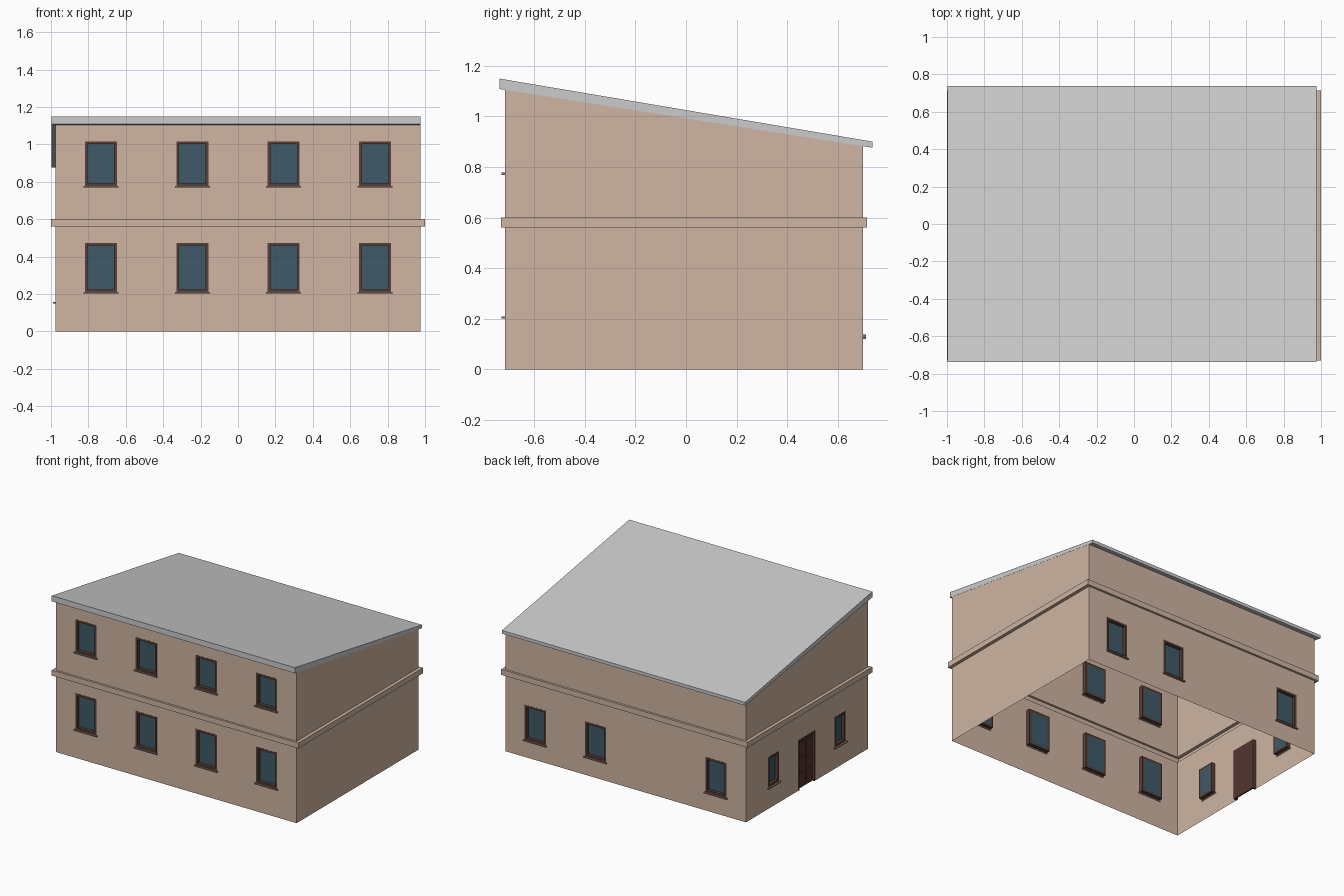
import bpy, bmesh
from mathutils import Matrix, Vector

if "Cube" in bpy.data.objects:
    bpy.data.objects.remove(bpy.data.objects["Cube"])

# Overall dimensions
X, Y0, Y1 = 0.976, -0.715, 0.699          # wall planes
BX, BY0, BY1 = 1.0, -0.73, 0.715          # string course outer planes
BAND0, BAND1 = 0.56, 0.60                 # string course heights
RX0, RX1, RY = -0.996, 0.977, 0.737       # roof extents


def material(name, rgb):
    m = bpy.data.materials.new(name)
    m.diffuse_color = (*rgb, 1)
    m.use_nodes = True
    m.node_tree.nodes["Principled BSDF"].inputs["Base Color"].default_value = m.diffuse_color
    return m


STUCCO = material("stucco", (0.62, 0.46, 0.36))
FRAME = material("frame_wood", (0.10, 0.05, 0.035))
GLASS = material("glass", (0.05, 0.10, 0.14))
DOOR = material("door_wood", (0.09, 0.035, 0.03))
SILL = material("sill_stone", (0.30, 0.21, 0.17))


def finish(name, bm, mat=None):
    me = bpy.data.meshes.new(name)
    bm.to_mesh(me)
    bm.free()
    ob = bpy.data.objects.new(name, me)
    bpy.context.collection.objects.link(ob)
    if mat:
        me.materials.append(mat)
    return ob


def roof_under(y):
    return 1.108 + (y + RY) / (2 * RY) * (0.876 - 1.108)


def wall_frame(normal, origin):
    """Local axes: u along the wall, n outward, z up."""
    n, z = Vector(normal), Vector((0, 0, 1))
    u = n.cross(z)
    return Matrix.Translation(origin) @ Matrix((u, n, z)).transposed().to_4x4()


def boxes(name, frame, specs, mat):
    """Boxes given as (u0, u1, depth0, depth1, z0, z1) in a wall frame."""
    bm = bmesh.new()
    for u0, u1, d0, d1, z0, z1 in specs:
        c = Vector((u0 + u1, d0 + d1, z0 + z1)) / 2
        s = Matrix.Diagonal((u1 - u0, d1 - d0, z1 - z0, 1))
        bmesh.ops.create_cube(bm, size=1, matrix=frame @ Matrix.Translation(c) @ s)
    return finish(name, bm, mat)


def wall(name, frame, u0, u1, holes):
    """Thin wall sheet with openings, interrupted at the string course."""
    us = sorted({u0, u1, *[h[0] for h in holes], *[h[1] for h in holes]})
    top = 2.0
    vs = sorted({0, BAND0, BAND1, top, *[h[2] for h in holes], *[h[3] for h in holes]})
    bm = bmesh.new()

    def vert(u, v):
        p = frame @ Vector((u, 0, v))
        if v == top:
            p.z = roof_under(p.y)
        return bm.verts.new(p)

    grid = {(u, v): vert(u, v) for u in us for v in vs}
    for a, b in zip(us, us[1:]):
        for c, d in zip(vs, vs[1:]):
            mu, mv = (a + b) / 2, (c + d) / 2
            if c == BAND0 or any(h[0] < mu < h[1] and h[2] < mv < h[3] for h in holes):
                continue
            bm.faces.new([grid[k] for k in ((a, c), (a, d), (b, d), (b, c))])
    return finish(name, bm, STUCCO)


def surround(u0, u1, z0, z1, t, depth, bottom=True):
    specs = [(u0, u0 + t, -depth, 0.001, z0, z1), (u1 - t, u1, -depth, 0.001, z0, z1),
             (u0 + t, u1 - t, -depth, 0.001, z1 - t, z1)]
    if bottom:
        specs.append((u0 + t, u1 - t, -depth, 0.001, z0, z0 + t))
    return specs


def window(name, frame, h):
    u0, u1, z0, z1 = h
    t = 0.015
    boxes(name + "_frame", frame, surround(u0, u1, z0, z1, t, 0.03), FRAME)
    boxes(name + "_glass", frame, [(u0 + t, u1 - t, -0.03, -0.022, z0 + t, z1 - t)], GLASS)
    boxes(name + "_sill", frame, [(u0 - 0.007, u1 + 0.007, -0.003, 0.013, z0 - 0.008, z0)], SILL)


def opening(c, w, z0, z1):
    return (c - w / 2, c + w / 2, z0, z1)


front = wall_frame((0, -1, 0), (0, Y0, 0))
back = wall_frame((0, 1, 0), (0, Y1, 0))
left = wall_frame((-1, 0, 0), (-X, 0, 0))
right = wall_frame((1, 0, 0), (X, 0, 0))

# Openings
cols = (-0.733, -0.244, 0.244, 0.733)
front_holes = [opening(c, 0.172, z, t) for c in cols for z, t in ((0.21, 0.474), (0.777, 1.016))]
back_holes = [opening(c, 0.172, z, z + 0.255)
              for c, z in ((-0.733, 0.137), (0.244, 0.137), (0.733, 0.128))]
left_holes = [opening(c, 0.13, 0.157, 0.378) for c in (-0.39, 0.38)]
door = opening(-0.005, 0.2, 0.0, 0.37)

# Walls
wall("front_wall", front, -X, X, front_holes)
wall("back_wall", back, -X, X, back_holes)
wall("left_wall", left, Y0, Y1, left_holes + [door])
wall("right_wall", right, -Y1, -Y0, [])

# Windows
for side, frame, holes in (("front", front, front_holes), ("back", back, back_holes),
                           ("left", left, left_holes)):
    for i, h in enumerate(holes):
        window(f"{side}_window_{i + 1}", frame, h)

# Door with raised panels
u0, u1, z0, z1 = door
boxes("door_frame", left, surround(u0, u1, z0, z1, 0.012, 0.025, False), FRAME)
leaf = [(u0 + 0.012, u1 - 0.012, -0.025, -0.015, z0, z1 - 0.012)]
for i in range(2):
    for j in range(3):
        a, b = u0 + 0.03 + i * 0.075, z0 + 0.025 + j * 0.11
        leaf.append((a, a + 0.065, -0.016, -0.011, b, b + 0.09))
boxes("door", left, leaf, DOOR)

# String course: hollow ring of lower ledge, face and upper ledge
bm = bmesh.new()
loops = []
for x, ya, yb, z in ((X, Y0, Y1, BAND0), (BX, BY0, BY1, BAND0),
                     (BX, BY0, BY1, BAND1), (X, Y0, Y1, BAND1)):
    loops.append([bm.verts.new(p) for p in ((-x, ya, z), (x, ya, z), (x, yb, z), (-x, yb, z))])
for lo, hi in zip(loops, loops[1:]):
    for k in range(4):
        n = (k + 1) % 4
        bm.faces.new((lo[k], lo[n], hi[n], hi[k]))
finish("string_course", bm, STUCCO)

# Sloping roof slab extruded from its side profile
bm = bmesh.new()
profile = [(-RY, 1.108), (RY, 0.876), (RY, 0.90), (-RY, 1.149)]
face = bm.faces.new([bm.verts.new((RX0, y, z)) for y, z in profile])
ext = bmesh.ops.extrude_face_region(bm, geom=[face])
bmesh.ops.translate(bm, vec=(RX1 - RX0, 0, 0),
                    verts=[v for v in ext["geom"] if isinstance(v, bmesh.types.BMVert)])
bmesh.ops.recalc_face_normals(bm, faces=bm.faces)
finish("roof", bm)
